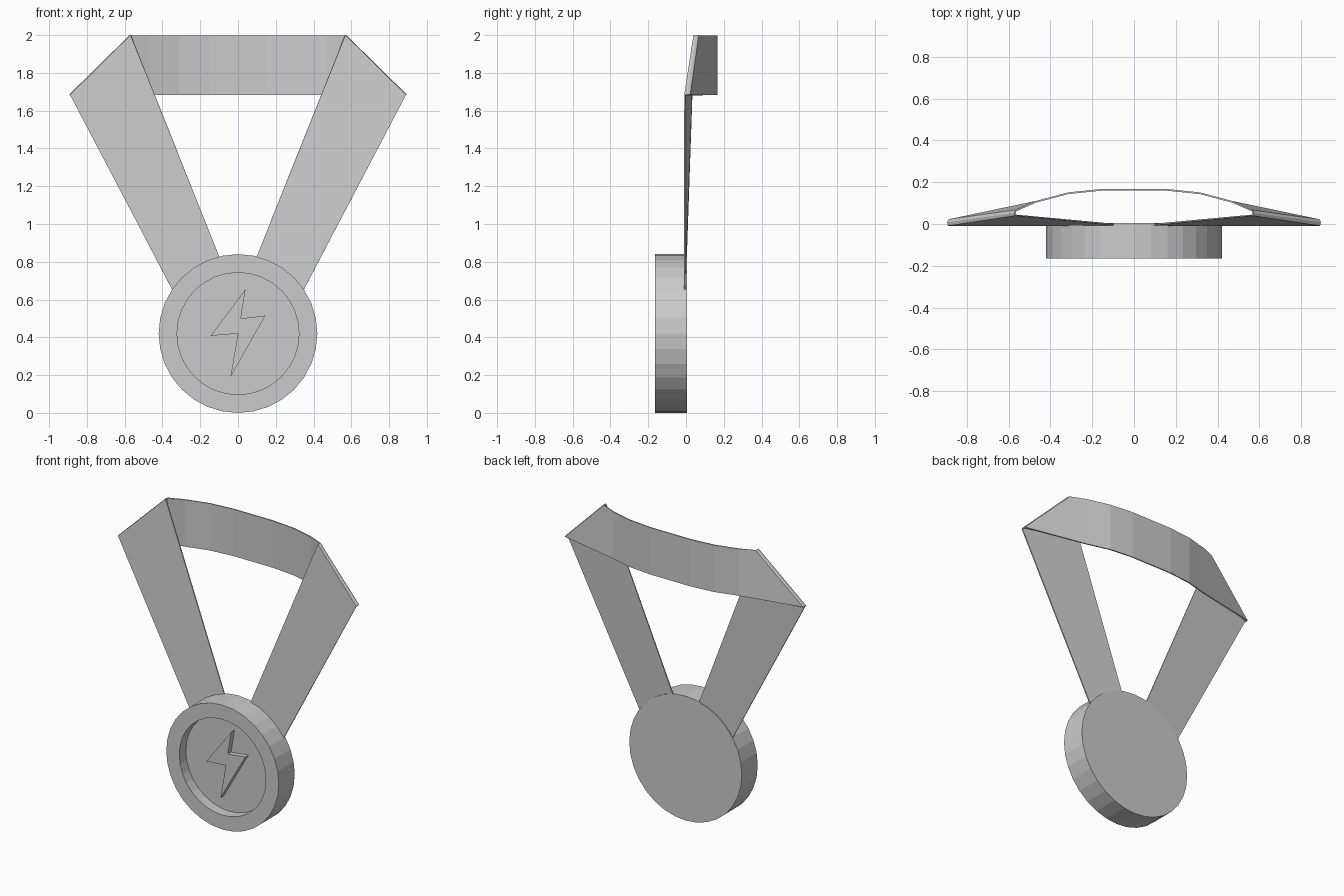
import bpy, bmesh, math

cube = bpy.data.objects.get("Cube")
if cube:
    bpy.data.objects.remove(cube, do_unlink=True)

grey = bpy.data.materials.new("plain grey")
grey.use_nodes = True
grey.diffuse_color = (0.6, 0.6, 0.6, 1)
grey.node_tree.nodes["Principled BSDF"].inputs["Base Color"].default_value = (0.6, 0.6, 0.6, 1)


def finish(name, bm):
    bmesh.ops.recalc_face_normals(bm, faces=bm.faces)
    mesh = bpy.data.meshes.new(name)
    bm.to_mesh(mesh)
    bm.free()
    mesh.materials.append(grey)
    obj = bpy.data.objects.new(name, mesh)
    bpy.context.collection.objects.link(obj)
    return obj


# Medal disc: rings of (radius, y), capped at back and at the recess floor
CENTRE, SIDES = 0.42, 32
RIM, FLOOR, BACK = -0.165, -0.095, 0.005
bm = bmesh.new()
rings = []
for radius, y in [(0.42, BACK), (0.42, RIM), (0.323, RIM), (0.323, FLOOR)]:
    angles = [2 * math.pi * i / SIDES for i in range(SIDES)]
    rings.append([bm.verts.new((radius * math.sin(a), y, CENTRE + radius * math.cos(a)))
                  for a in angles])
for a, b in zip(rings, rings[1:]):
    for i in range(SIDES):
        j = (i + 1) % SIDES
        bm.faces.new((a[i], a[j], b[j], b[i]))
bm.faces.new(rings[0])
bm.faces.new(rings[-1])
finish("medal_disc", bm)

# Raised lightning bolt on the recess floor
bolt = [(0.04, 0.655), (-0.145, 0.408), (0, 0.42),
        (-0.04, 0.19), (0.145, 0.515), (0.015, 0.5)]
bm = bmesh.new()
front = bm.faces.new([bm.verts.new((x, FLOOR - 0.035, z)) for x, z in bolt])
grown = bmesh.ops.extrude_face_region(bm, geom=[front], use_keep_orig=True)
for v in grown["geom"]:
    if isinstance(v, bmesh.types.BMVert):
        v.co.y = FLOOR + 0.005
finish("lightning_bolt", bm)

# Ribbon: pairs of inner and outer edge points, from the disc over the fold to the neck
TOP, LOW = 1.998, 1.682
half = [
    ((0.08, -0.004, 0.78), (0.342, -0.006, 0.64)),
    ((0.567, 0.042, TOP), (0.888, -0.006, LOW)),
    ((0.57, 0.052, TOP), (0.891, 0.008, LOW)),
    ((0.565, 0.064, TOP), (0.886, 0.02, LOW)),
]
half += [((x, y, TOP), (x, y, LOW)) for x, y in [(0.47, 0.106), (0.315, 0.147), (0.15, 0.164)]]
mirrored = [tuple((-x, y, z) for x, y, z in pair) for pair in reversed(half)]
bm = bmesh.new()
rows = [[bm.verts.new(p) for p in pair] for pair in half + mirrored]
for a, b in zip(rows, rows[1:]):
    bm.faces.new((a[0], a[1], b[1], b[0]))
ribbon = finish("ribbon", bm)
solid = ribbon.modifiers.new("thickness", 'SOLIDIFY')
solid.thickness = 0.008
solid.offset = 0
